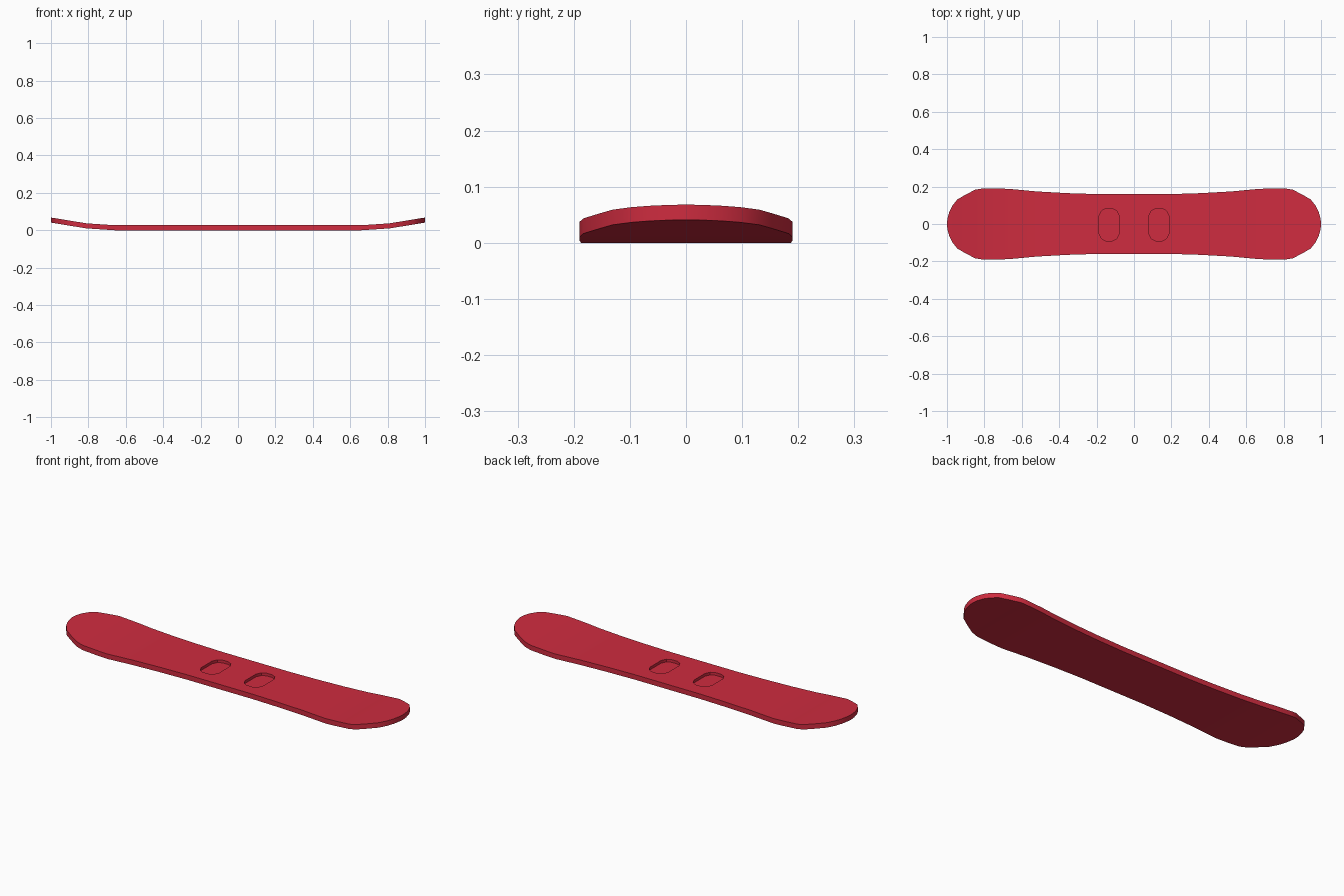
import bpy, bmesh

if "Cube" in bpy.data.objects:
    bpy.data.objects.remove(bpy.data.objects["Cube"])

THICK = 0.027
# Half of the board: x, half width, height of the underside
HALF = [(0.0, 0.160, 0), (0.2, 0.160, 0), (0.36, 0.165, 0), (0.52, 0.174, 0),
        (0.66, 0.187, 0), (0.72, 0.190, 0.004), (0.81, 0.190, 0.010),
        (0.85, 0.183, 0.0165), (0.90, 0.157, 0.0245), (0.945, 0.131, 0.032),
        (0.972, 0.097, 0.0365), (0.988, 0.064, 0.039), (0.997, 0.030, 0.0405),
        (1.0, 0.006, 0.041)]


def make_object(name, bm):
    bmesh.ops.recalc_face_normals(bm, faces=bm.faces)
    mesh = bpy.data.meshes.new(name)
    bm.to_mesh(mesh)
    bm.free()
    obj = bpy.data.objects.new(name, mesh)
    bpy.context.collection.objects.link(obj)
    return obj


# Board deck: rectangular sections lofted from tail to nose
stations = [(-x, w, z) for x, w, z in reversed(HALF[1:])] + HALF
bm = bmesh.new()
rings = []
for x, w, z in stations:
    rings.append([bm.verts.new(p) for p in
                  ((x, -w, z), (x, w, z), (x, w, z + THICK), (x, -w, z + THICK))])
for a, b in zip(rings, rings[1:]):
    for i in range(4):
        j = (i + 1) % 4
        bm.faces.new((a[i], a[j], b[j], b[i]))
bm.faces.new(rings[0])
bm.faces.new(rings[-1])
board = make_object("snowboard_deck", bm)

# Foot pockets: rounded cutters sunk into the top
quarter = [(0.054, 0.047), (0.041, 0.074), (0.018, 0.086)]
outline = (quarter + [(-x, y) for x, y in reversed(quarter)]
           + [(-x, -y) for x, y in quarter]
           + [(x, -y) for x, y in reversed(quarter)])
bm = bmesh.new()
for cx in (-0.133, 0.133):
    face = bm.faces.new([bm.verts.new((cx + x, y - 0.004, 0.012)) for x, y in outline])
    new = bmesh.ops.extrude_face_region(bm, geom=[face])["geom"]
    bmesh.ops.translate(bm, vec=(0, 0, 0.05),
                        verts=[v for v in new if isinstance(v, bmesh.types.BMVert)])
cutter = make_object("foot_pocket_cutter", bm)
cutter.hide_render = True

mod = board.modifiers.new("foot_pockets", 'BOOLEAN')
mod.operation = 'DIFFERENCE'
mod.solver = 'EXACT'
mod.object = cutter
bpy.context.view_layer.objects.active = board
board.select_set(True)
bpy.ops.object.modifier_apply(modifier=mod.name)
bpy.data.objects.remove(cutter)

# Red finish and smooth shading with crisp rims
mat = bpy.data.materials.new("red")
mat.diffuse_color = (0.62, 0.025, 0.05, 1)
mat.use_nodes = True
mat.node_tree.nodes["Principled BSDF"].inputs["Base Color"].default_value = mat.diffuse_color
board.data.materials.clear()
board.data.materials.append(mat)
bpy.ops.object.shade_smooth_by_angle(angle=0.52)
